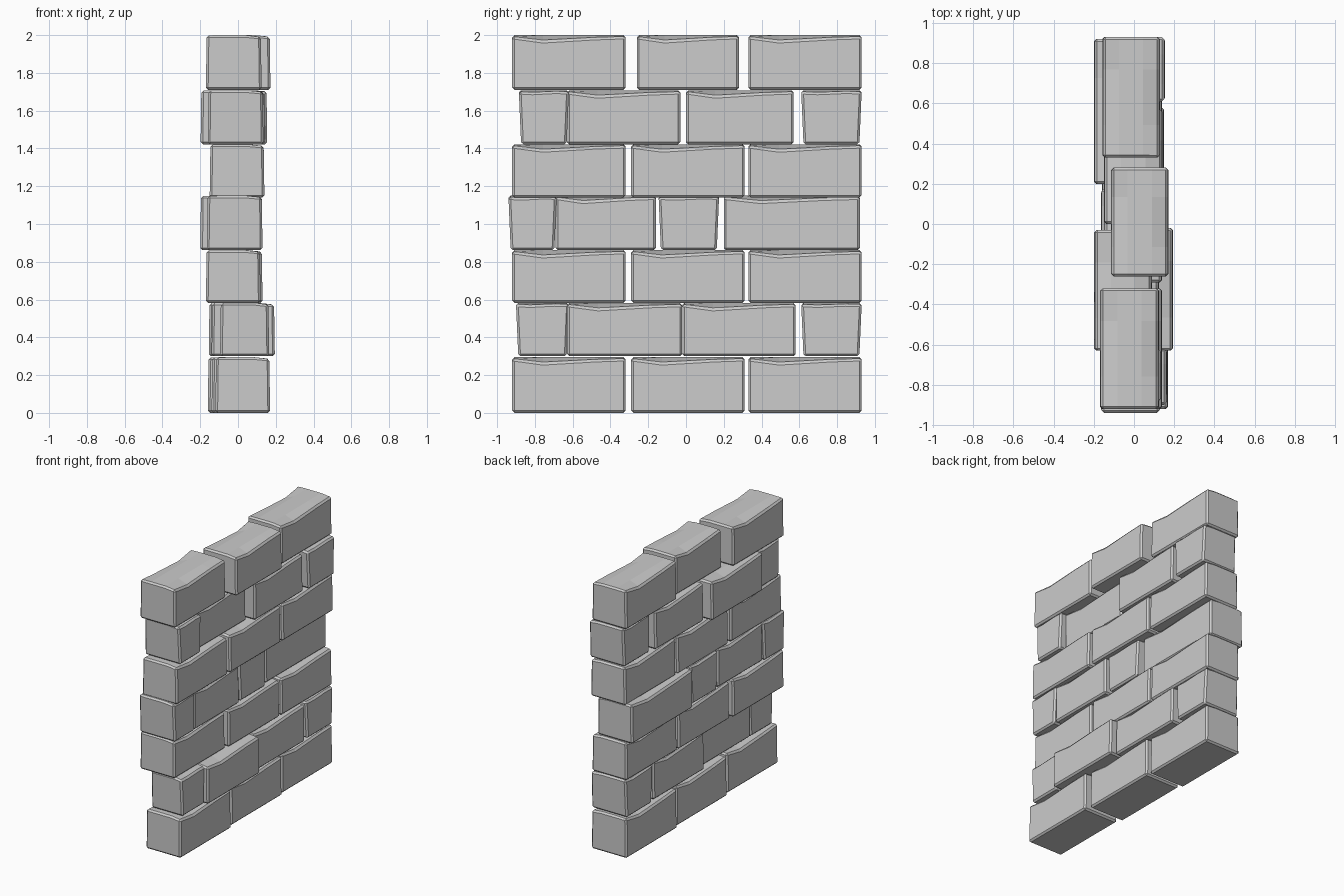
import bpy, bmesh

# Each course: z bottom, z top, then bricks as (y start, y end, x left, x right)
COURSES = [
    (0.005, 0.295, [(-0.92, -0.32, -0.12, 0.17), (-0.29, 0.31, -0.14, 0.15),
                    (0.33, 0.93, -0.16, 0.135)]),
    (0.300, 0.582, [(-0.90, -0.62, -0.095, 0.165), (-0.63, -0.02, -0.095, 0.195),
                    (-0.02, 0.58, -0.14, 0.15), (0.61, 0.93, -0.155, 0.14)]),
    (0.582, 0.862, [(-0.92, -0.32, -0.17, 0.12), (-0.29, 0.31, -0.16, 0.13),
                    (0.33, 0.93, -0.16, 0.13)]),
    (0.862, 1.150, [(-0.94, -0.685, -0.165, 0.13), (-0.69, -0.16, -0.155, 0.125),
                    (-0.145, 0.175, -0.165, 0.115), (0.20, 0.92, -0.20, 0.09)]),
    (1.140, 1.422, [(-0.92, -0.32, -0.15, 0.14), (-0.29, 0.31, -0.15, 0.14),
                    (0.33, 0.93, -0.15, 0.14)]),
    (1.422, 1.708, [(-0.885, -0.62, -0.16, 0.135), (-0.63, -0.03, -0.198, 0.09),
                    (0.00, 0.57, -0.15, 0.142), (0.61, 0.93, -0.135, 0.155)]),
    (1.710, 2.000, [(-0.92, -0.32, -0.17, 0.125), (-0.26, 0.28, -0.115, 0.172),
                    (0.33, 0.93, -0.158, 0.13)]),
]


def brick(name, y0, y1, x0, x1, z0, z1):
    """Worn block: top long edges dip at opposite quarter points."""
    bm = bmesh.new()
    long_brick = y1 - y0 > 0.4
    dip = 0.03 if long_brick else 0.012
    inset = 0.0 if long_brick else 0.012
    rings = []
    for i, t in enumerate((0.0, 0.27, 0.73, 1.0)):
        y = y0 + (y1 - y0) * t
        low = inset if i == 0 else -inset if i == 3 else 0
        right = z1 - (dip if i == 1 else dip * 0.45 if i == 2 else 0.008)
        left = z1 - (dip if i == 2 else dip * 0.45 if i == 1 else 0.0)
        rings.append([bm.verts.new(c) for c in (
            (x0, y + low, z0), (x1, y + low, z0),
            (x1 - 0.004, y, right), ((x0 + x1) / 2 + 0.06, y, z1),
            ((x0 + x1) / 2 - 0.06, y, z1), (x0 + 0.004, y, left))])
    for a, b in zip(rings, rings[1:]):
        for k in range(6):
            n = (k + 1) % 6
            bm.faces.new((a[k], a[n], b[n], b[k]))
    bm.faces.new(rings[0])
    bm.faces.new(rings[-1])
    bmesh.ops.recalc_face_normals(bm, faces=bm.faces)
    mesh = bpy.data.meshes.new(name)
    bm.to_mesh(mesh)
    bm.free()
    ob = bpy.data.objects.new(name, mesh)
    bpy.context.collection.objects.link(ob)
    # Chipped outer edges
    bev = ob.modifiers.new("edge_bevel", 'BEVEL')
    bev.width = 0.012
    bev.segments = 1
    bev.limit_method = 'ANGLE'
    bev.angle_limit = 0.9


# Stack the courses in running bond
for c, (z0, z1, row) in enumerate(COURSES, 1):
    for i, (y0, y1, x0, x1) in enumerate(row, 1):
        brick(f"brick_course{c}_{i}", y0, y1, x0, x1, z0 - (0.005 if c == 1 else 0), z1)
